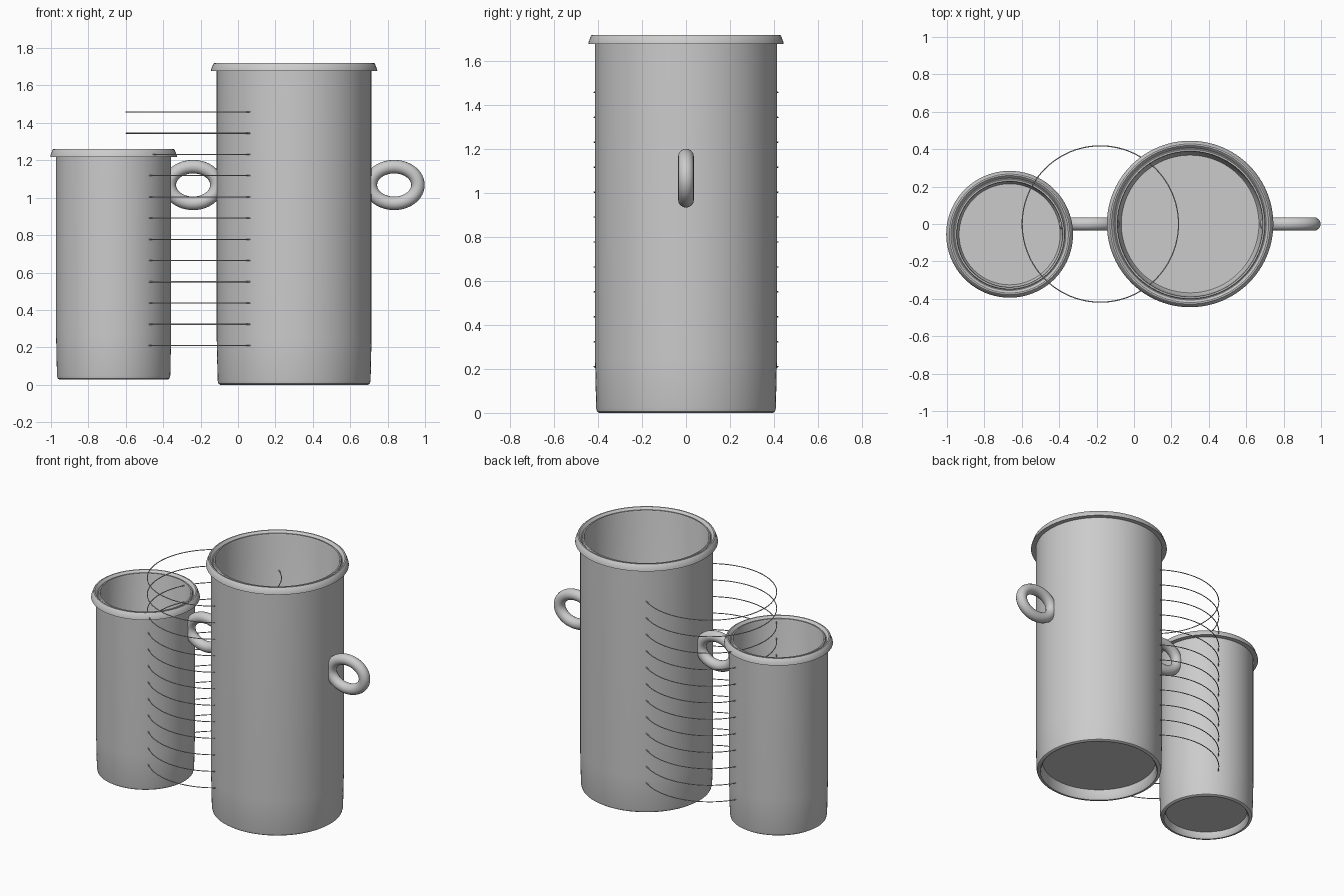
import bpy, bmesh, math
from mathutils import Matrix

cube = bpy.data.objects.get("Cube")
if cube:
    bpy.data.objects.remove(cube, do_unlink=True)


def make_material(name, rgb):
    mat = bpy.data.materials.new(name)
    mat.use_nodes = True
    mat.diffuse_color = (*rgb, 1)
    mat.node_tree.nodes["Principled BSDF"].inputs["Base Color"].default_value = (*rgb, 1)
    return mat


grey = make_material("light grey", (0.6, 0.6, 0.6))


def finish(name, bm, location):
    bmesh.ops.recalc_face_normals(bm, faces=bm.faces)
    mesh = bpy.data.meshes.new(name)
    bm.to_mesh(mesh)
    bm.free()
    mesh.materials.append(grey)
    obj = bpy.data.objects.new(name, mesh)
    obj.location = location
    bpy.context.collection.objects.link(obj)
    bpy.ops.object.select_all(action='DESELECT')
    obj.select_set(True)
    bpy.context.view_layer.objects.active = obj
    bpy.ops.object.shade_smooth_by_angle(angle=math.radians(35))
    return obj


def lathe(name, profile, location, steps=96):
    bm = bmesh.new()
    verts = [bm.verts.new((r, 0, z)) for r, z in profile]
    edges = [bm.edges.new(pair) for pair in zip(verts, verts[1:])]
    bmesh.ops.spin(bm, geom=verts + edges, axis=(0, 0, 1), cent=(0, 0, 0),
                   angle=math.tau, steps=steps)
    bmesh.ops.remove_doubles(bm, verts=bm.verts, dist=1e-5)
    return finish(name, bm, location)


def ring(name, rx, ry, tube, location, upright=False, segments=64, sides=16):
    # Closed tube swept round an ellipse
    bm = bmesh.new()
    loops = []
    for i in range(segments):
        a = math.tau * i / segments
        n = Matrix.Rotation(math.atan2(rx * math.sin(a), ry * math.cos(a)), 3, 'Z').col[0]
        loop = []
        for j in range(sides):
            b = math.tau * j / sides
            loop.append(bm.verts.new((rx * math.cos(a) + n.x * tube * math.cos(b),
                                      ry * math.sin(a) + n.y * tube * math.cos(b),
                                      tube * math.sin(b))))
        loops.append(loop)
    for i in range(segments):
        p, q = loops[i - 1], loops[i]
        for j in range(sides):
            bm.faces.new((p[j - 1], q[j - 1], q[j], p[j]))
    if upright:
        bmesh.ops.rotate(bm, verts=bm.verts, matrix=Matrix.Rotation(math.pi / 2, 3, 'X'))
    return finish(name, bm, location)


def canister(name, location, radius, height, foot, floor, recess):
    # Recessed underside, rounded foot, straight wall, flared lip with groove, hollow inside
    top, lip = height, height - 0.042
    lathe(name, [
        (0, recess), (foot, recess), (foot + 0.005, 0.012), (foot + 0.014, 0),
        (radius - 0.018, 0), (radius - 0.009, 0.006), (radius - 0.005, 0.022),
        (radius, 0.25), (radius, lip), (radius + 0.031, lip), (radius + 0.029, lip + 0.01),
        (radius + 0.018, top - 0.003), (radius + 0.014, top), (radius + 0.006, top),
        (radius + 0.002, top - 0.003), (radius - 0.008, top - 0.018),
        (radius - 0.012, top - 0.018), (radius - 0.016, top - 0.01),
        (radius - 0.024, top - 0.01), (radius - 0.027, top - 0.02),
        (floor + 0.014, recess + 0.06), (floor, recess + 0.03), (0, recess + 0.03)],
        location)


canister("large_canister", (0.30, 0, 0), 0.414, 1.72, 0.37, 0.368, 0.07)
canister("small_canister", (-0.665, -0.055, 0.028), 0.308, 1.232, 0.265, 0.27, 0.045)

# Looped handles
for name, x in (("outer_handle", 0.835), ("inner_handle", -0.24)):
    ring(name, 0.127, 0.098, 0.036, (x, 0, 1.068), upright=True)

# Stack of thin wire hoops
for i in range(12):
    ring(f"wire_hoop_{i + 1}", 0.418, 0.418, 0.003, (-0.18, 0, 0.21 + i * 0.1135),
         segments=96, sides=8)
